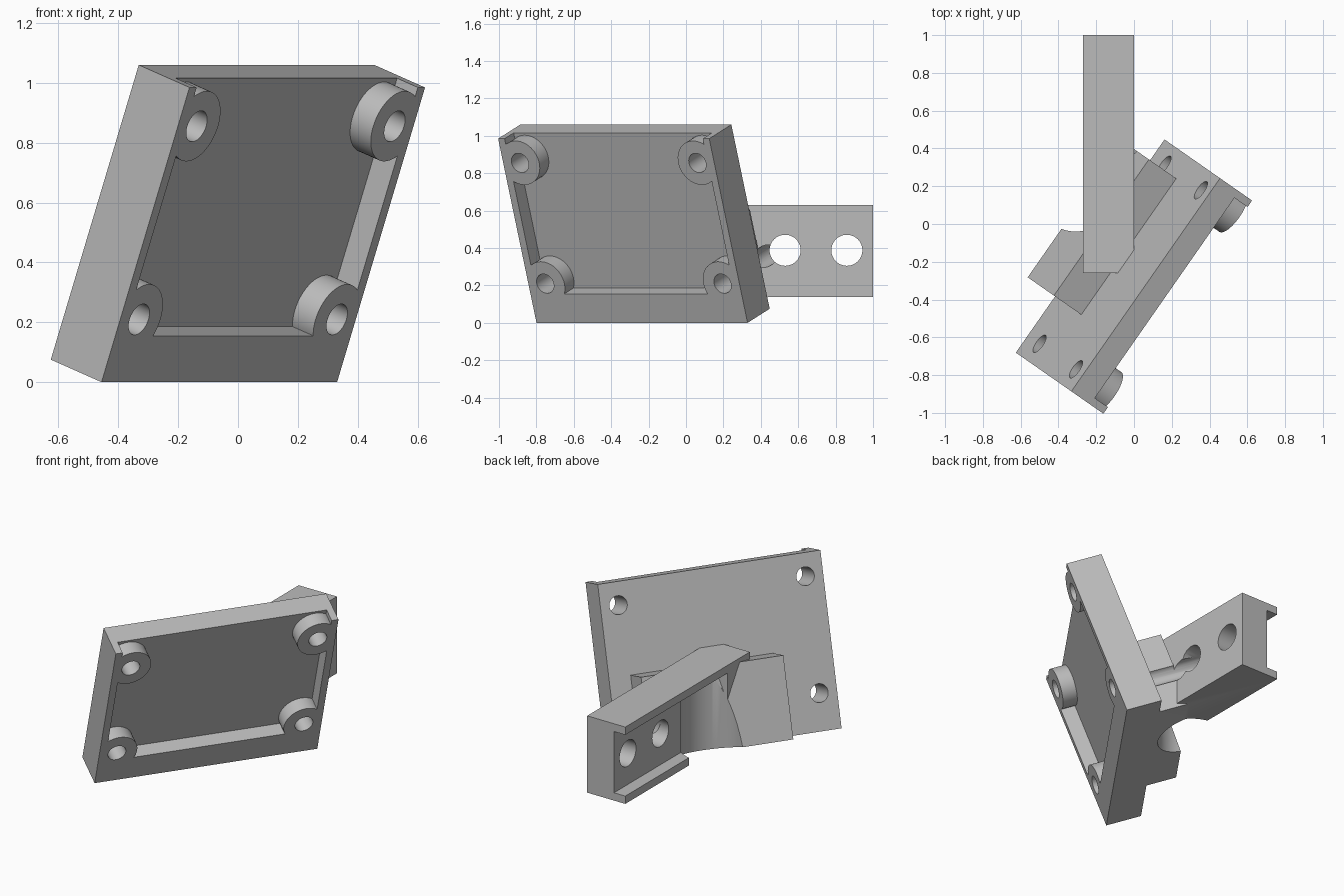
import bpy
import math
from mathutils import Matrix, Vector

cube = bpy.data.objects.get("Cube")
if cube:
    bpy.data.objects.remove(cube, do_unlink=True)

# Material
grey = bpy.data.materials.new("plain grey")
grey.use_nodes = True
COLOUR = (0.5, 0.5, 0.5, 1)
grey.diffuse_color = COLOUR
grey.node_tree.nodes["Principled BSDF"].inputs["Base Color"].default_value = COLOUR

# Tilted plate frame: u along the width, v up the face, n out of the front
yaw, tilt = math.radians(55.1), math.radians(20)
u = Vector((math.cos(yaw), math.sin(yaw), 0))
h = Vector((math.sin(yaw), -math.cos(yaw), 0))
v = h * math.sin(tilt) + Vector((0, 0, math.cos(tilt)))
n = u.cross(v)
FRAME = Matrix((u, v, n)).transposed().to_4x4()
FRAME.translation = (-0.0625, -0.235, 0)
WORLD = Matrix.Identity(4)


def finish(name, matrix):
    ob = bpy.context.object
    ob.name = name
    ob.data.transform(matrix @ ob.matrix_world)
    ob.matrix_world = WORLD
    ob.data.materials.append(grey)
    return ob


def box(name, low, high, matrix=WORLD):
    low, high = Vector(low), Vector(high)
    bpy.ops.mesh.primitive_cube_add(size=1, location=(0, 0, 0))
    place = Matrix.Translation((low + high) / 2) @ Matrix.Diagonal((*(high - low), 1))
    return finish(name, matrix @ place)


def rod(name, centre, radius, low, high, matrix=WORLD, turn=WORLD):
    """Cylinder along the third axis, from low to high."""
    bpy.ops.mesh.primitive_cylinder_add(vertices=48, radius=radius, depth=high - low,
                                        location=(0, 0, 0))
    place = Matrix.Translation((*centre, (low + high) / 2))
    return finish(name, matrix @ turn @ place)


def combine(target, tool, operation="DIFFERENCE"):
    mod = target.modifiers.new("combine", "BOOLEAN")
    mod.operation, mod.solver, mod.object = operation, "EXACT", tool
    bpy.context.view_layer.objects.active = target
    bpy.ops.object.modifier_apply(modifier=mod.name)
    bpy.data.objects.remove(tool, do_unlink=True)


def smooth(ob):
    bpy.ops.object.select_all(action="DESELECT")
    ob.select_set(True)
    bpy.context.view_layer.objects.active = ob
    bpy.ops.object.shade_smooth_by_angle(angle=math.radians(30))


# Plate with a shallow pocket open at the top, and four corner bosses
W, H, T, DEPTH = 0.688, 1.048, 0.22, 0.09
corners = [(s * 0.578, y) for s in (-1, 1) for y in (0.223, 0.91)]
plate = box("mounting_plate", (-W, 0, -T), (W, H, 0), FRAME)
pocket = box("pocket", (-W + 0.042, 0.165, -DEPTH), (W - 0.042, H + 0.1, 0.1), FRAME)
for c in corners:
    combine(pocket, rod("boss", c, 0.125, -0.15, 0.2, FRAME))
combine(plate, pocket)
for c in corners:
    combine(plate, rod("bolt_hole", c, 0.055, -0.4, 0.2, FRAME))
smooth(plate)

# Arm: a channel open to one side, trimmed inside the plate
arm = box("bracket_arm", (-0.27, -0.26, 0.138), (0, 1, 0.63))
combine(arm, box("channel", (-0.4, -0.03, 0.188), (-0.19, 1.1, 0.58)))
combine(arm, box("trim", (-2, -2, -0.17), (2, 2, 2), FRAME))

# Block joining the arm to the back of the plate
combine(arm, box("block", (-0.325, 0, -0.408), (0.554, 0.495, -0.17), FRAME), "UNION")

# Round relief under the top flange, pin holes and bolt access groove
combine(arm, rod("relief", (-0.31, 0.16), 0.2, -0.2, 0.58))
sideways = Matrix.Rotation(math.pi / 2, 4, "Y")
for y in (0.53, 0.86):
    combine(arm, rod("pin_hole", (-0.388, y), 0.083, -0.6, 0.3, turn=sideways))
combine(arm, rod("access", corners[2], 0.056, -0.63, 0, FRAME))
smooth(arm)
